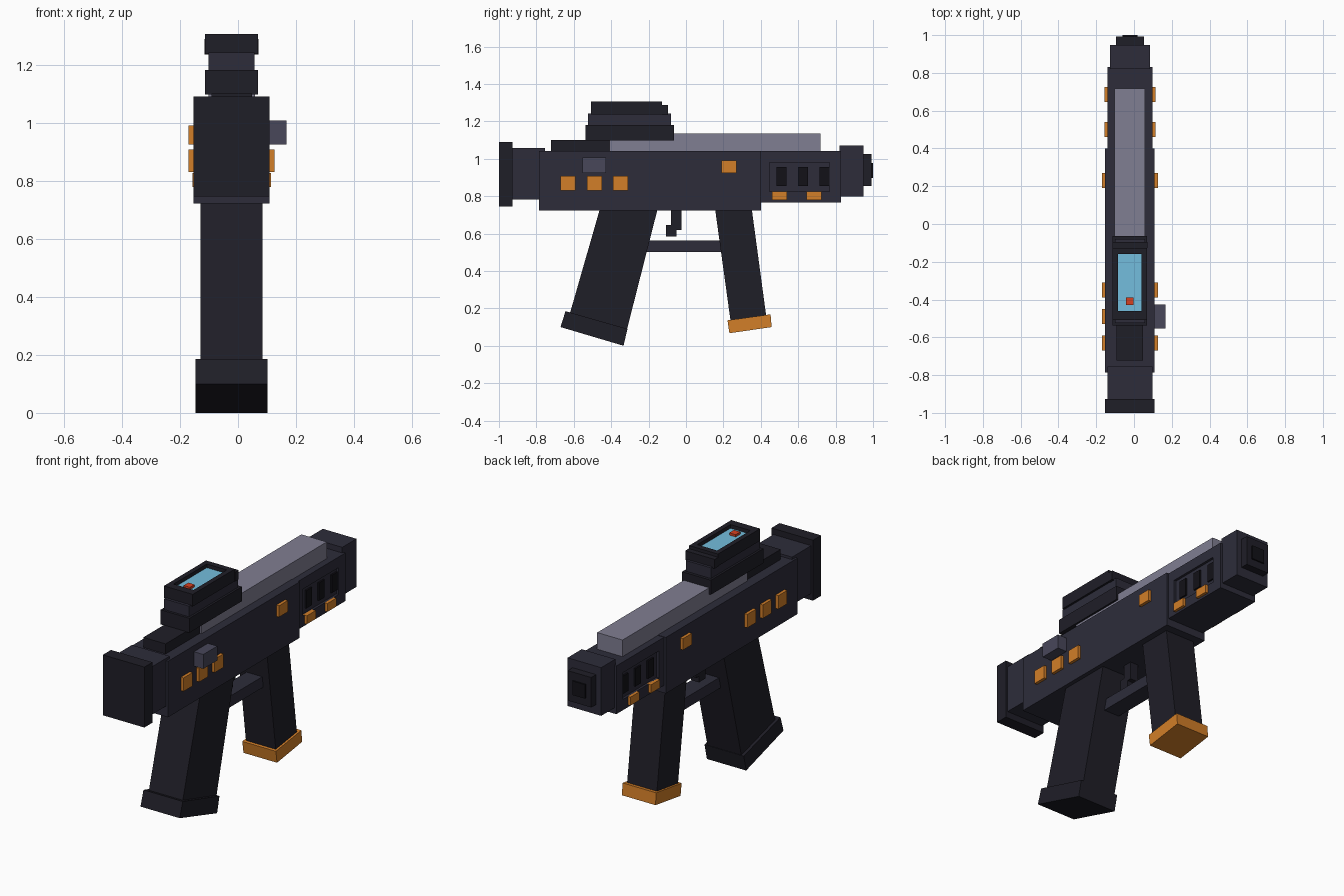
import bpy

if "Cube" in bpy.data.objects:
    bpy.data.objects.remove(bpy.data.objects["Cube"])

CX = -0.022  # centre line of the gun; the charging handle offsets the bounds


def material(name, hex_code):
    rgb = [int(hex_code[i:i + 2], 16) / 255 for i in (0, 2, 4)]
    m = bpy.data.materials.new(name)
    m.diffuse_color = [((c + 0.055) / 1.055) ** 2.4 for c in rgb] + [1]
    m.use_nodes = True
    m.node_tree.nodes["Principled BSDF"].inputs["Base Color"].default_value = m.diffuse_color
    return m


DARK = material("dark_polymer", "1f1e27")
BODY = material("body_metal", "2d2c3a")
MID = material("handle_grey", "48475a")
RAIL = material("rail_grey", "807e92")
ORANGE = material("orange", "d27e28")
GLASS = material("lens_blue", "74bedd")
RED = material("red_dot", "d84020")
BLACK = material("black", "121117")


def profile(name, pts, x0, x1, mat):
    """Extrude a (y, z) outline from x0 to x1."""
    n = len(pts)
    verts = [(x, y, z) for x in (x0, x1) for y, z in pts]
    faces = [tuple(range(n))[::-1], tuple(range(n, 2 * n))]
    faces += [(i, (i + 1) % n, n + (i + 1) % n, n + i) for i in range(n)]
    mesh = bpy.data.meshes.new(name)
    mesh.from_pydata(verts, [], faces)
    mesh.materials.append(mat)
    ob = bpy.data.objects.new(name, mesh)
    bpy.context.collection.objects.link(ob)
    return ob


def box(name, x, y, z, mat):
    """Box; x is a half width about the centre line or an (x0, x1) pair."""
    x0, x1 = x if isinstance(x, tuple) else (CX - x, CX + x)
    return profile(name, [(y[0], z[0]), (y[1], z[0]), (y[1], z[1]), (y[0], z[1])], x0, x1, mat)


def cut(ob, cutter):
    cutter.hide_render = True
    mod = ob.modifiers.new("cut", 'BOOLEAN')
    mod.operation, mod.solver, mod.object = 'DIFFERENCE', 'EXACT', cutter
    bpy.context.view_layer.objects.active = ob
    bpy.ops.object.modifier_apply(modifier=mod.name)
    bpy.data.objects.remove(cutter)


def side_box(name, inner, outer, y, z, mat):
    """Matching boxes on both flanks."""
    return [box(f"{name}_{tag}", tuple(sorted((CX + s * inner, CX + s * outer))), y, z, mat)
            for s, tag in ((-1, "left"), (1, "right"))]


# Receiver, stock and muzzle
box("butt_plate", 0.131, (-1.0, -0.927), (0.745, 1.09), DARK)
box("stock_neck", 0.119, (-0.927, -0.755), (0.783, 1.056), BODY)
box("receiver", 0.131, (-0.787, 0.40), (0.722, 1.042), BODY)
handguard = box("handguard", 0.119, (0.40, 0.83), (0.765, 1.04), BODY)
box("muzzle_block", 0.106, (0.82, 0.948), (0.797, 1.072), BODY)
box("muzzle_ring", 0.074, (0.94, 0.992), (0.853, 1.024), DARK)
box("muzzle_bore", 0.04, (0.98, 1.0), (0.897, 0.977), BLACK)
box("top_rail", 0.08, (-0.41, 0.718), (1.03, 1.135), RAIL)

# Handguard vents in a shallow recess
for recess in side_box("recess", 0.105, 0.16, (0.447, 0.768), (0.826, 0.979), BODY):
    cut(handguard, recess)
for y in (0.485, 0.60, 0.715):
    side_box("vent", 0.09, 0.114, (y, y + 0.051), (0.853, 0.955), BLACK)

# Orange side markers
for y in (-0.67, -0.53, -0.39):
    side_box("marker", 0.12, 0.148, (y, y + 0.08), (0.83, 0.907), ORANGE)
side_box("front_marker", 0.12, 0.148, (0.19, 0.27), (0.925, 0.99), ORANGE)
for y in (0.46, 0.645):
    side_box("guard_marker", 0.11, 0.135, (y, y + 0.08), (0.778, 0.826), ORANGE)
box("charging_handle", (0.09, 0.168), (-0.553, -0.427), (0.925, 1.007), MID)

# Sight
box("sight_mount", 0.07, (-0.722, -0.405), (1.03, 1.1), DARK)
box("sight_base", 0.091, (-0.537, -0.063), (1.098, 1.181), DARK)
box("sight_middle", 0.079, (-0.523, -0.08), (1.175, 1.242), BODY)
frame = box("sight_frame", 0.091, (-0.507, -0.127), (1.237, 1.306), DARK)
cut(frame, box("lens_cut", 0.063, (-0.46, -0.16), (1.272, 1.4), DARK))
box("sight_hood", 0.093, (-0.16, -0.095), (1.235, 1.288), DARK).scale.x = 1
cut(bpy.data.objects["sight_hood"], box("hood_cut", 0.2, (-0.3, -0.128), (1.1, 1.4), DARK))
box("sight_lens", 0.063, (-0.46, -0.16), (1.268, 1.285), GLASS)
box("sight_dot", 0.02, (-0.43, -0.388), (1.28, 1.298), RED)

# Grip, magazine and trigger group
profile("rear_grip", [(-0.623, 0.165), (-0.318, 0.078), (-0.147, 0.75), (-0.455, 0.75)],
        CX - 0.107, CX + 0.107, DARK)
profile("grip_base", [(-0.671, 0.1), (-0.334, 0.0), (-0.313, 0.09), (-0.644, 0.185)],
        CX - 0.124, CX + 0.124, DARK)
profile("magazine", [(0.24, 0.12), (0.43, 0.15), (0.349, 0.75), (0.153, 0.75)],
        CX - 0.094, CX + 0.094, DARK)
profile("magazine_base", [(0.232, 0.067), (0.458, 0.1), (0.452, 0.168), (0.222, 0.136)],
        CX - 0.106, CX + 0.106, ORANGE)
box("trigger_guard", 0.05, (-0.24, 0.2), (0.5, 0.563), BODY)
box("trigger", 0.025, (-0.08, -0.025), (0.62, 0.73), DARK)
box("trigger_hook", 0.025, (-0.107, -0.05), (0.585, 0.645), DARK)
